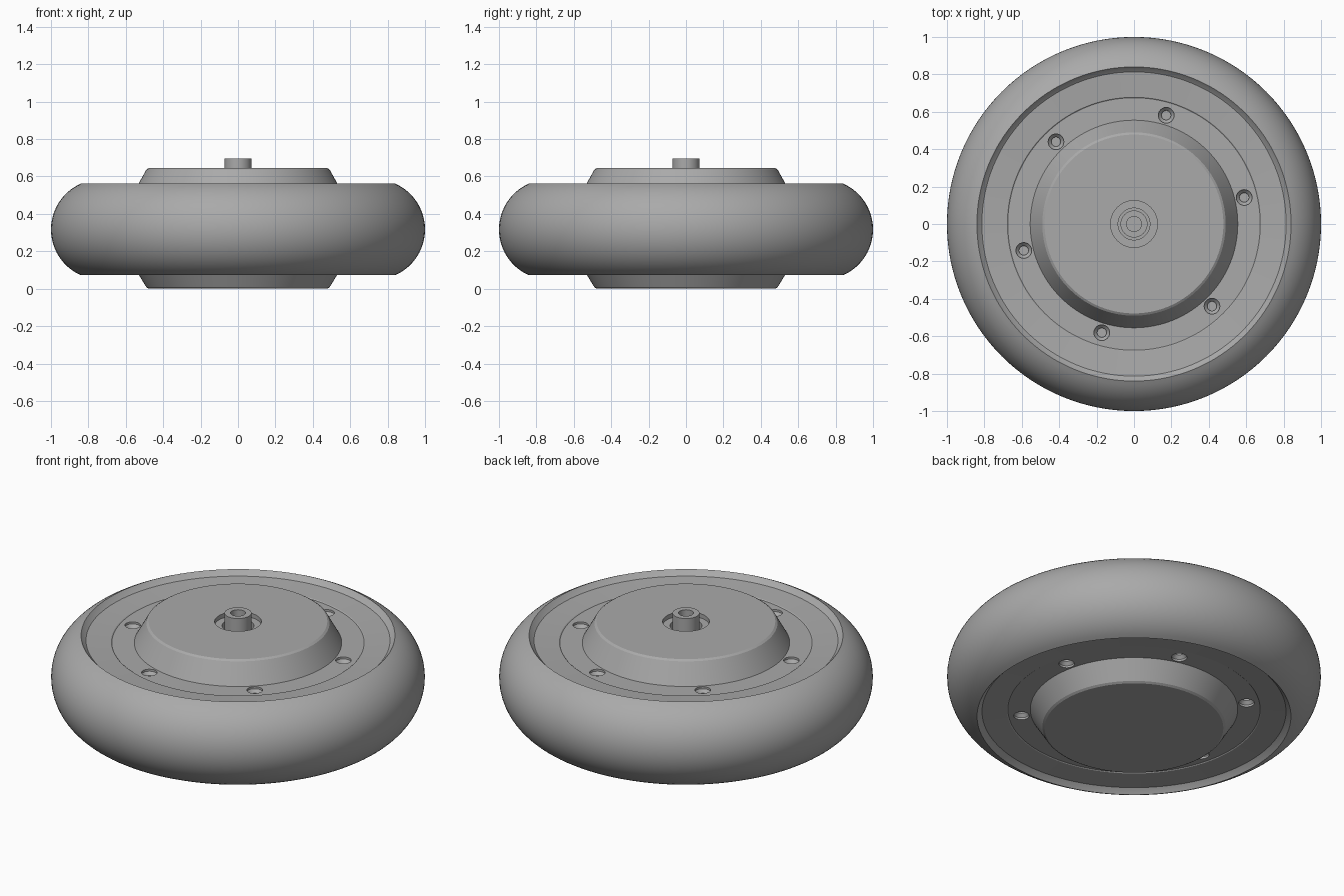
import bpy
import bmesh
from math import pi, cos, sin, radians, asin, sqrt

if "Cube" in bpy.data.objects:
    bpy.data.objects.remove(bpy.data.objects["Cube"])

MID = 0.317          # height of the wheel's middle plane
grey = bpy.data.materials.new("grey")
grey.use_nodes = True
COLOUR = (0.4, 0.4, 0.4, 1)
grey.diffuse_color = COLOUR
grey.node_tree.nodes["Principled BSDF"].inputs["Base Color"].default_value = COLOUR


def lathe(name, profile, closed=False, steps=128):
    """Turn a radius/height profile around the z axis."""
    bm = bmesh.new()
    verts = [bm.verts.new((r, 0, z)) for r, z in profile]
    pairs = list(zip(verts, verts[1:])) + ([(verts[-1], verts[0])] if closed else [])
    edges = [bm.edges.new(p) for p in pairs]
    bmesh.ops.spin(bm, geom=verts + edges, cent=(0, 0, 0), axis=(0, 0, 1),
                   angle=2 * pi, steps=steps, use_merge=True)
    bmesh.ops.remove_doubles(bm, verts=bm.verts, dist=0.0001)
    bmesh.ops.recalc_face_normals(bm, faces=bm.faces)
    mesh = bpy.data.meshes.new(name)
    bm.to_mesh(mesh)
    bm.free()
    obj = bpy.data.objects.new(name, mesh)
    bpy.context.collection.objects.link(obj)
    mesh.materials.append(grey)
    return obj


def smooth(obj):
    bpy.ops.object.select_all(action="DESELECT")
    obj.select_set(True)
    bpy.context.view_layer.objects.active = obj
    bpy.ops.object.shade_smooth_by_angle(angle=radians(25))


def both_sides(half):
    """Mirror a profile, given as radius and height above the middle."""
    return [(r, MID + h) for r, h in half] + [(r, MID - h) for r, h in reversed(half)]


# Tyre: rounded tread with a sloping lip on each side
half_width, bulge = 0.245, 0.16
radius = (half_width ** 2 + bulge ** 2) / (2 * bulge)
sweep = asin(half_width / radius)
tread = [(1 - radius + radius * cos(a), MID + radius * sin(a))
         for a in (sweep * (1 - i / 12) for i in range(25))]
lip = both_sides([(0.81, 0.212), (0.77, 0.19)])
tyre = lathe("tyre", tread + lip[::-1], closed=True)

# Rim: slightly dished disc with a faint step
rim = lathe("rim", both_sides([(0.45, 0.202), (0.675, 0.202), (0.68, 0.206),
                               (0.815, 0.216)]), closed=True)

# Bolt holes: countersunk, six on each side
cutters = []
for side in (1, -1):
    for i in range(6):
        a = radians(13.5 + 60 * i)
        cutter = lathe("bolt_hole_cutter", [(0, 0.05), (0.042, 0.05), (0.042, -0.012),
                                            (0.025, -0.03), (0.025, -0.06), (0, -0.06)],
                       steps=24)
        cutter.location = (0.606 * cos(a), 0.606 * sin(a), MID + side * 0.202)
        cutter.scale.z = side
        if side < 0:
            cutter.data.flip_normals()
        cutters.append(cutter)
holes = bpy.data.collections.new("hole_cutters")
bpy.context.scene.collection.children.link(holes)
for cutter in cutters:
    bpy.context.collection.objects.unlink(cutter)
    holes.objects.link(cutter)
    cutter.hide_render = True
    cutter.display_type = "WIRE"
    if cutter.scale.z < 0:
        # Bake the flip into the mesh so the solid stays outward facing
        for v in cutter.data.vertices:
            v.co.z = -v.co.z
        cutter.scale.z = 1
boolean = rim.modifiers.new("bolt_holes", "BOOLEAN")
boolean.operand_type = "COLLECTION"
boolean.collection = holes
boolean.operation = "DIFFERENCE"
boolean.solver = "EXACT"
bpy.context.view_layer.update()
baked = bpy.data.meshes.new_from_object(rim.evaluated_get(bpy.context.evaluated_depsgraph_get()))
rim.modifiers.clear()
rim.data = baked
for cutter in cutters:
    bpy.data.objects.remove(cutter)
bpy.data.collections.remove(holes)

# Hub: tapered drum with a shallow recess around the shaft on top
hub = lathe("hub", [(0, 0), (0.478, 0), (0.49, 0.008), (0.555, 0.115), (0.555, 0.519),
                    (0.49, 0.637), (0.478, 0.645), (0.125, 0.645), (0.125, 0.62),
                    (0.085, 0.62), (0.085, 0.5), (0, 0.5)])

# Shaft: short hollow stub
shaft = lathe("shaft", [(0, 0.6), (0.04, 0.6), (0.04, 0.695), (0.072, 0.695),
                        (0.072, 0.49), (0, 0.49)], steps=64)

for part in (tyre, rim, hub, shaft):
    smooth(part)
